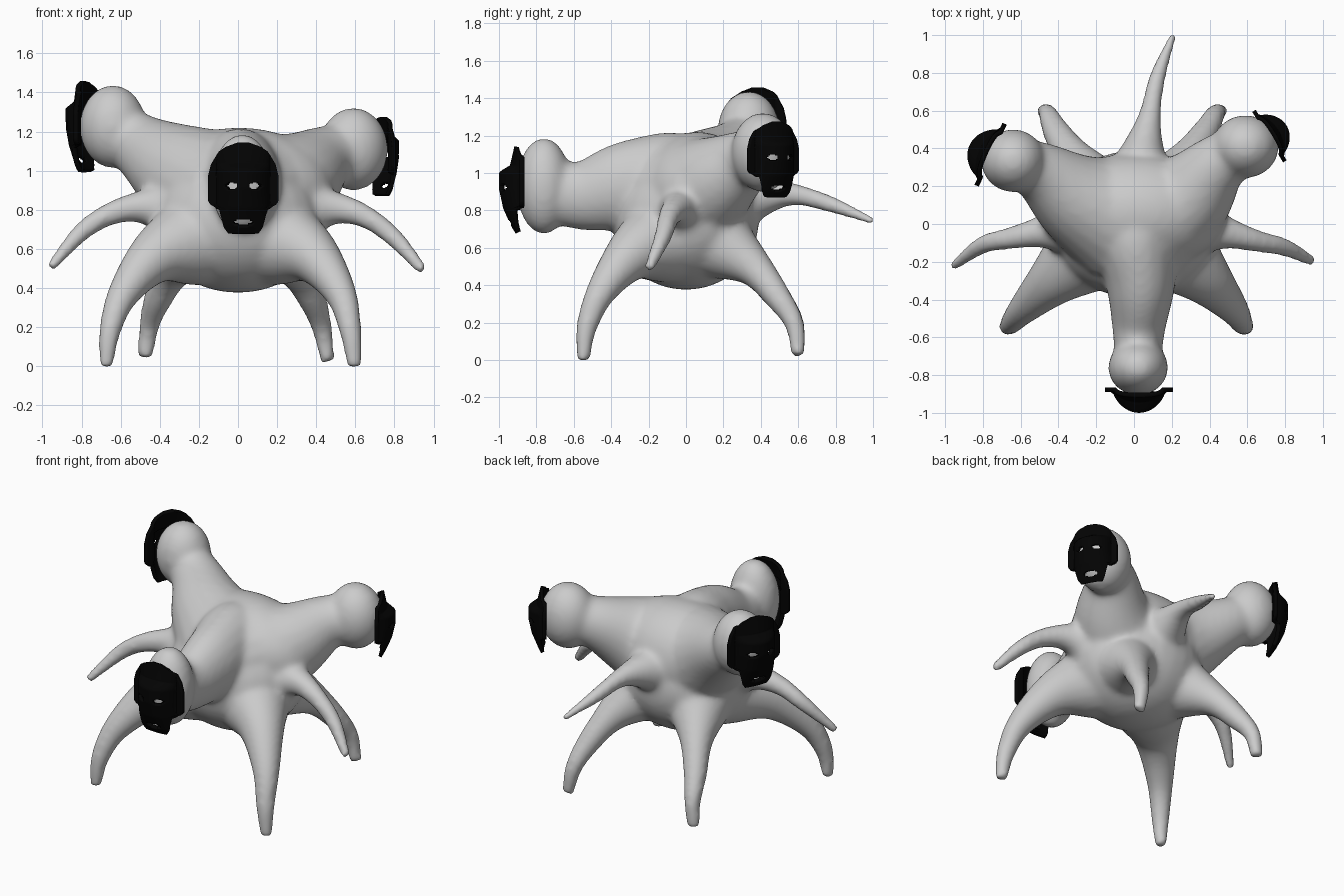
import bpy, bmesh, math
from mathutils import Vector, Matrix


def lerp_table(table, t):
    # Piecewise-linear lookup in a (position, value) list, ascending
    for (a, va), (b, vb) in zip(table, table[1:]):
        if t <= b:
            return va + (vb - va) * (t - a) / (b - a)
    return table[-1][1]


def spline(pts, steps=6):
    # Smooth curve through points (x, y, z, radius)
    p = [Vector(q) for q in pts]
    p = [2 * p[0] - p[1]] + p + [2 * p[-1] - p[-2]]
    out = []
    for i in range(1, len(p) - 2):
        a, b, c, d = p[i - 1:i + 3]
        for k in range(steps):
            t = k / steps
            out.append(0.5 * (2 * b + (c - a) * t + (2 * a - 5 * b + 4 * c - d) * t * t
                              + (3 * b - a - 3 * c + d) * t ** 3))
    return out + [p[-2]]


def limb(bm, pts, tall=1.0, n=20):
    # Tapered closed tube; "tall" stretches the section vertically
    path = spline(pts)
    rings = []
    for i, q in enumerate(path):
        tan = (path[min(i + 1, len(path) - 1)] - path[max(i - 1, 0)]).to_3d().normalized()
        side = tan.cross(Vector((0, 0, 1))).normalized()
        up = side.cross(tan)
        c, r = q.to_3d(), q[3]
        rings.append([bm.verts.new(c + r * (math.cos(a) * side + tall * math.sin(a) * up))
                      for a in (2 * math.pi * k / n for k in range(n))])
    for r0, r1 in zip(rings, rings[1:]):
        for k in range(n):
            bm.faces.new((r0[k], r0[(k + 1) % n], r1[(k + 1) % n], r1[k]))
    bm.faces.new(rings[0][::-1])
    bm.faces.new(rings[-1])


def ball(bm, loc, radii):
    m = Matrix.Translation(loc) @ Matrix.Diagonal((*radii, 1))
    bmesh.ops.create_uvsphere(bm, u_segments=32, v_segments=20, radius=1, matrix=m)


def make_object(name, bm):
    bmesh.ops.recalc_face_normals(bm, faces=bm.faces)
    for f in bm.faces:
        f.smooth = True
    me = bpy.data.meshes.new(name)
    bm.to_mesh(me)
    bm.free()
    ob = bpy.data.objects.new(name, me)
    bpy.context.collection.objects.link(ob)
    return ob


# --- Body: torso, necks, heads and limbs fused into one skin ---
bm = bmesh.new()
ball(bm, (0, 0, 0.74), (0.44, 0.39, 0.365))
ball(bm, (0.005, 0.06, 0.9), (0.485, 0.315, 0.32))

# Necks
limb(bm, [(0, 0.15, 0.9, 0.2), (0.01, -0.1, 0.92, 0.225), (0.035, -0.32, 0.925, 0.185),
          (0.025, -0.56, 0.88, 0.14), (0.02, -0.76, 0.92, 0.12)], tall=1.33)
limb(bm, [(-0.1, 0.03, 0.88, 0.33), (-0.31, 0.14, 1.0, 0.245), (-0.49, 0.27, 1.12, 0.165),
          (-0.64, 0.33, 1.22, 0.13)], tall=1.04)
limb(bm, [(0.1, 0.03, 0.87, 0.33), (0.29, 0.15, 0.955, 0.245), (0.44, 0.31, 1.06, 0.165),
          (0.59, 0.41, 1.11, 0.13)], tall=1.04)
# Heads
ball(bm, (0.022, -0.76, 0.93), (0.159, 0.147, 0.257))
ball(bm, (-0.64, 0.335, 1.225), (0.17, 0.167, 0.212))
ball(bm, (0.59, 0.41, 1.11), (0.177, 0.167, 0.212))
# Front legs
limb(bm, [(-0.24, -0.14, 0.64, 0.24), (-0.43, -0.3, 0.555, 0.14), (-0.585, -0.45, 0.37, 0.083),
          (-0.655, -0.53, 0.18, 0.057), (-0.675, -0.55, -0.005, 0.037)])
limb(bm, [(0.22, -0.14, 0.64, 0.24), (0.39, -0.3, 0.555, 0.14), (0.525, -0.45, 0.37, 0.083),
          (0.575, -0.53, 0.18, 0.058), (0.595, -0.55, -0.005, 0.037)])
# Back legs
limb(bm, [(-0.2, 0.15, 0.64, 0.22), (-0.33, 0.36, 0.495, 0.105), (-0.415, 0.495, 0.33, 0.072),
          (-0.455, 0.58, 0.2, 0.053), (-0.475, 0.6, 0.04, 0.04)])
limb(bm, [(0.18, 0.15, 0.64, 0.22), (0.3, 0.36, 0.495, 0.105), (0.385, 0.495, 0.33, 0.072),
          (0.43, 0.58, 0.19, 0.053), (0.46, 0.6, 0.02, 0.038)])
# Side arms
limb(bm, [(-0.28, -0.02, 0.79, 0.2), (-0.48, -0.04, 0.815, 0.092), (-0.65, -0.075, 0.78, 0.06),
          (-0.8, -0.11, 0.685, 0.049), (-0.96, -0.225, 0.505, 0.028)])
limb(bm, [(0.28, -0.01, 0.78, 0.2), (0.48, -0.045, 0.81, 0.092), (0.65, -0.09, 0.765, 0.06),
          (0.8, -0.125, 0.655, 0.049), (0.95, -0.2, 0.485, 0.03)])
# Tail
limb(bm, [(0.02, 0.22, 0.83, 0.2), (0.05, 0.40, 0.875, 0.115), (0.085, 0.58, 0.885, 0.06),
          (0.125, 0.78, 0.83, 0.045), (0.21, 1.005, 0.74, 0.022)])

body = make_object("creature_body", bm)
rm = body.modifiers.new("fuse", 'REMESH')
rm.mode = 'VOXEL'
rm.voxel_size = 0.017
rm.use_smooth_shade = True
sm = body.modifiers.new("soften", 'SMOOTH')
sm.factor = 0.5
sm.iterations = 16

# --- Masks: bulging shell with hood, narrow jaw, eye and mouth holes ---
black = bpy.data.materials.new("mask_black")
black.diffuse_color = (0.001, 0.001, 0.001, 1)

half_width = [(-0.23, 0.075), (-0.2, 0.095), (-0.105, 0.115), (-0.09, 0.165), (-0.07, 0.18),
              (0.06, 0.18), (0.12, 0.165), (0.17, 0.135), (0.205, 0.09), (0.227, 0.03)]
bulge = [(-0.23, 0.035), (-0.19, 0.06), (-0.1, 0.1), (0, 0.122), (0.085, 0.122),
         (0.12, 0.065), (0.227, 0.04)]
holes = [(-0.057, 0.008, 0.03, 0.018), (0.057, 0.008, 0.03, 0.018), (0, -0.175, 0.05, 0.018)]


def mask(name, loc, facing, scale=1.0, cols=48, rows=64):
    bm = bmesh.new()
    grid = []
    for j in range(rows + 1):
        h = -0.23 + 0.457 * j / rows
        w, d = lerp_table(half_width, h), lerp_table(bulge, h)
        row = []
        for i in range(cols + 1):
            x = w * (2 * i / cols - 1)
            depth = 0.012 + (d - 0.012) * max(0.0, 1 - (x / 0.128) ** 2) ** 0.65
            row.append(bm.verts.new((x, -depth, h)))
        grid.append(row)
    for r0, r1 in zip(grid, grid[1:]):
        for i in range(cols):
            c = (r0[i].co + r1[i + 1].co) / 2
            if not any(((c.x - x) / a) ** 2 + ((c.z - z) / b) ** 2 < 1 for x, z, a, b in holes):
                bm.faces.new((r0[i], r0[i + 1], r1[i + 1], r1[i]))
    ob = make_object(name, bm)
    ob.data.materials.append(black)
    ob.matrix_world = (Matrix.Translation(loc)
                       @ Matrix.Rotation(math.atan2(facing[0], -facing[1]), 4, 'Z')
                       @ Matrix.Scale(scale, 4))
    so = ob.modifiers.new("thickness", 'SOLIDIFY')
    so.thickness = 0.025
    so.offset = 0


mask("front_mask", (0.027, -0.865, 0.913), (0, -1))
mask("left_mask", (-0.748, 0.362, 1.228), (-0.91, 0.41))
mask("right_mask", (0.708, 0.46, 1.075), (0.85, 0.52), 0.87)
